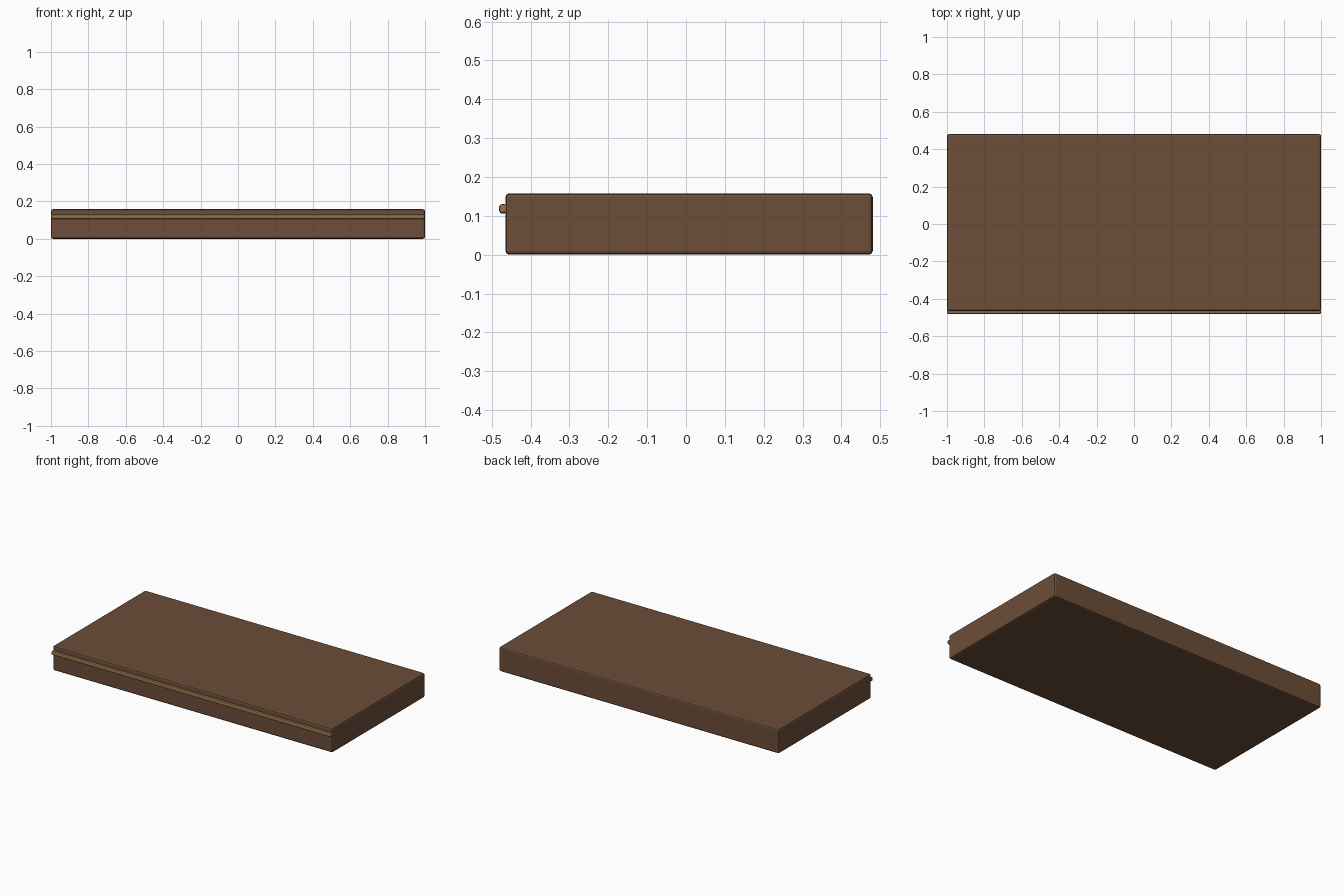
import bpy

if "Cube" in bpy.data.objects:
    bpy.data.objects.remove(bpy.data.objects["Cube"])


def material(name, color):
    m = bpy.data.materials.new(name)
    m.diffuse_color = color
    m.use_nodes = True
    m.node_tree.nodes["Principled BSDF"].inputs["Base Color"].default_value = m.diffuse_color
    return m


def rounded_box(name, lo, hi, bevel, mat):
    bpy.ops.mesh.primitive_cube_add(size=1, location=[(a + b) / 2 for a, b in zip(lo, hi)])
    ob = bpy.context.object
    ob.name = name
    ob.scale = [b - a for a, b in zip(lo, hi)]
    bpy.ops.object.transform_apply(location=False, rotation=False, scale=True)
    mod = ob.modifiers.new("soft_edges", 'BEVEL')
    mod.width = bevel
    mod.segments = 2
    ob.data.materials.append(mat)
    return ob


wood = material("brown_wood", (0.15, 0.075, 0.04, 1))
tan = material("tan_trim", (0.30, 0.18, 0.065, 1))

# Main slab
rounded_box("slab", (-1, -0.465, 0), (1, 0.481, 0.158), 0.01, wood)
# Thin strip along the front edge, slightly sunk into the slab
rounded_box("front_trim", (-1, -0.481, 0.106), (1, -0.46, 0.130), 0.007, tan)
